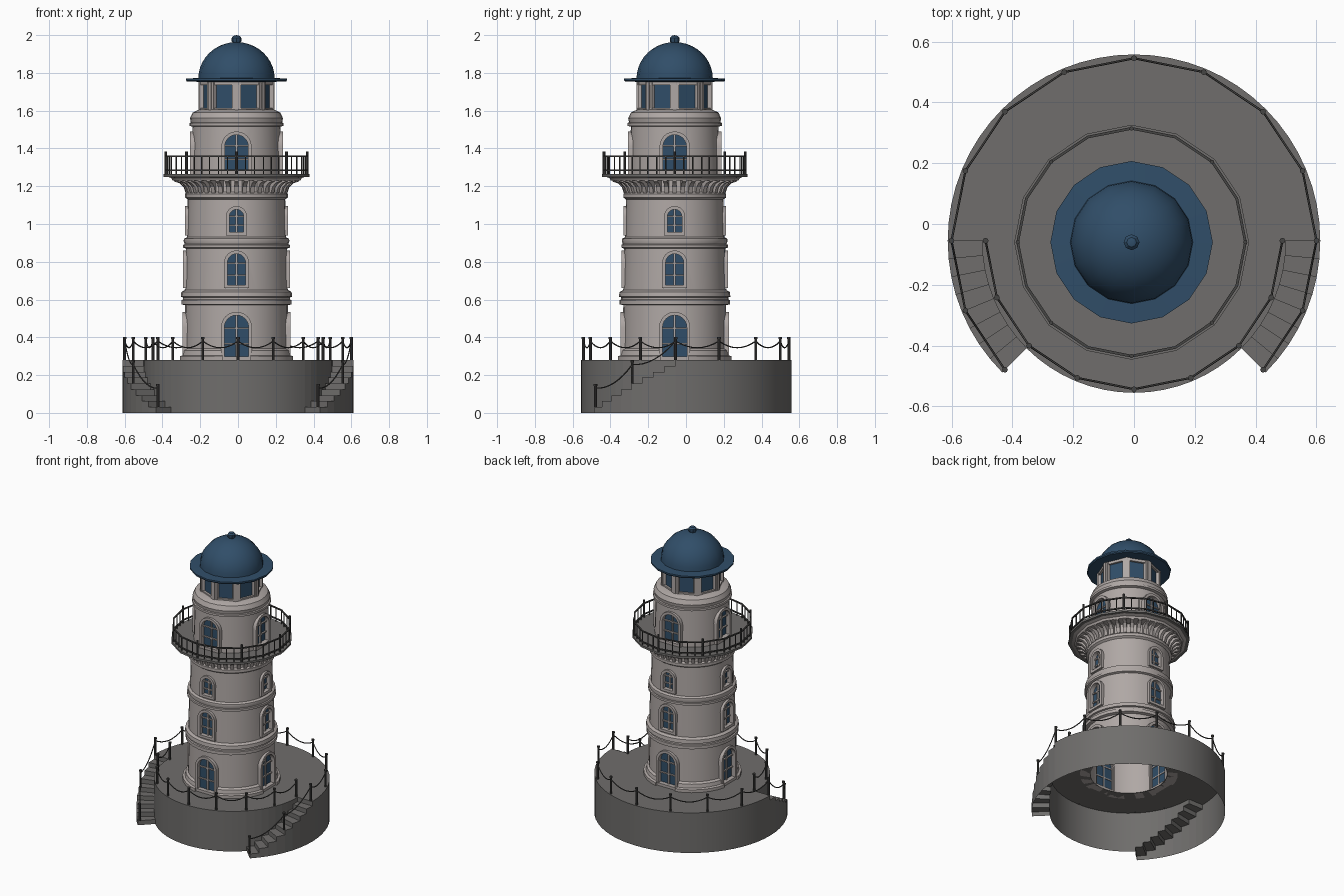
import bpy, bmesh, math
from math import sin, cos, pi, radians
from mathutils import Matrix, Vector

if "Cube" in bpy.data.objects:
    bpy.data.objects.remove(bpy.data.objects["Cube"])

TOWER = Vector((-0.008, -0.06, 0))
BASE = Vector((0, -0.055, 0))
DECK = 0.28


def material(name, rgb):
    m = bpy.data.materials.new(name)
    m.use_nodes = True
    m.diffuse_color = (*rgb, 1)
    m.node_tree.nodes["Principled BSDF"].inputs["Base Color"].default_value = (*rgb, 1)
    return m


STONE = material("pale stone", (0.43, 0.39, 0.375))
GREY = material("grey stone", (0.16, 0.155, 0.15))
IRON = material("dark iron", (0.06, 0.058, 0.056))
BLUE = material("deep blue", (0.03, 0.076, 0.14))


def polar(r, deg, z):
    return Vector((r * cos(radians(deg)), r * sin(radians(deg)), z))


class Part:
    """Collects faces for one named object."""
    def __init__(self, name, mat, origin=TOWER):
        self.name, self.mat, self.origin = name, mat, origin
        self.bm = bmesh.new()

    def face(self, *pts):
        self.bm.faces.new([self.bm.verts.new(p) for p in pts])

    def box(self, x, y, z, turn=0):
        """Box from (low, high) ranges, turned about the axis."""
        m = Matrix.Rotation(radians(turn), 4, 'Z')
        size = [b - a for a, b in (x, y, z)]
        mid = [(a + b) / 2 for a, b in (x, y, z)]
        m = m @ Matrix.Translation(mid) @ Matrix.Diagonal((*size, 1))
        bmesh.ops.create_cube(self.bm, size=1, matrix=m)

    def rod(self, p, radius, height):
        m = Matrix.Translation(p + Vector((0, 0, height / 2)))
        bmesh.ops.create_cone(self.bm, cap_ends=True, segments=8, radius1=radius,
                              radius2=radius, depth=height, matrix=m)

    def prism(self, outline, y0, y1, turn):
        """Solid from an (x, z) outline pushed along y."""
        rot = Matrix.Rotation(radians(turn), 4, 'Z')
        a, b = [[rot @ Vector((x, y, z)) for x, z in outline] for y in (y0, y1)]
        self.face(*a)
        self.face(*b[::-1])
        for i in range(len(a)):
            self.face(a[i - 1], b[i - 1], b[i], a[i])

    def done(self, smooth=True, weld=True):
        if weld:
            bmesh.ops.remove_doubles(self.bm, verts=self.bm.verts, dist=1e-5)
            bmesh.ops.recalc_face_normals(self.bm, faces=self.bm.faces)
        me = bpy.data.meshes.new(self.name)
        self.bm.to_mesh(me)
        self.bm.free()
        me.materials.append(self.mat)
        ob = bpy.data.objects.new(self.name, me)
        ob.location = self.origin
        bpy.context.collection.objects.link(ob)
        if smooth:
            shade(ob)
        return ob


def shade(ob):
    bpy.ops.object.select_all(action='DESELECT')
    ob.select_set(True)
    bpy.context.view_layer.objects.active = ob
    bpy.ops.object.shade_smooth_by_angle(angle=radians(30))


def lathe(name, profile, mat, sides, closed=True):
    part = Part(name, mat)
    pairs = list(zip(profile, profile[1:] + profile[:1]))
    for (r0, z0), (r1, z1) in pairs if closed else pairs[:-1]:
        for i in range(sides):
            a, b = 360 * i / sides, 360 * (i + 1) / sides
            pts = [polar(r0, a, z0), polar(r0, b, z0), polar(r1, b, z1), polar(r1, a, z1)]
            if r0 < 1e-4:
                pts.pop(1)
            elif r1 < 1e-4:
                pts.pop()
            part.face(*pts)
    return part.done()


def arch(w, z0, z1, inset=0):
    """Round-headed outline in (x, z)."""
    h = w / 2 - inset
    spring = z1 - w / 2
    top = [(h * cos(pi * i / 12), spring + h * sin(pi * i / 12)) for i in range(13)]
    return [(h, z0 + inset)] + top + [(-h, z0 + inset)]


# Tower wall, hollow, with moulded bands
wall = lathe("tower_wall", [
    (.31, .28), (.31, .3), (.295, .305), (.29, .33), (.276, .34), (.272, .57),
    (.292, .575), (.292, .597), (.284, .6), (.284, .612), (.295, .615), (.292, .64),
    (.274, .65), (.268, .87), (.282, .875), (.282, .89), (.275, .893), (.28, .91),
    (.278, .922), (.263, .93), (.258, 1.13), (.272, 1.14), (.272, 1.16), (.26, 1.17),
    (.26, 1.24), (.24, 1.255), (.232, 1.515), (.25, 1.52), (.25, 1.535), (.242, 1.538),
    (.246, 1.56), (.232, 1.59), (.2, 1.605), (.16, 1.605), (.16, 1.59), (.2, 1.55),
    (.205, 1.25), (.23, 1.15), (.245, .28)], STONE, 32)

# Windows and doors: width, bottom, top, wall radius
levels = [(.164, .28, .535, .275), (.132, .66, .86, .27),
          (.112, .94, 1.095, .26), (.16, 1.265, 1.49, .235)]
cutter = Part("window_cutter", STONE)
frames = Part("window_frames", STONE)
bars = Part("window_bars", STONE)
panes = Part("window_panes", BLUE)
for w, z0, z1, r in levels:
    back, front = -(r - .035), -(r + .012)
    outer, inner = arch(w, z0, z1), arch(w, z0, z1, .018)
    for turn in (0, 90, 180, 270):
        cutter.prism(arch(w, z0 - .01, z1, .008), -.1, -.4, turn)
        panes.prism(arch(w, z0, z1, .01), -(r - .018), -(r - .026), turn)
        rot = Matrix.Rotation(radians(turn), 4, 'Z')
        of, ob_, nf, nb = [[rot @ Vector((x, y, z)) for x, z in line]
                           for line in (outer, inner) for y in (front, back)]
        for i in range(len(of)):
            for p, q in ((of, nf), (nf, nb), (nb, ob_), (ob_, of)):
                frames.face(p[i - 1], p[i], q[i], q[i - 1])
        y = (-(r - .008), -(r - .03))[::-1]
        bars.box((-.005, .005), (-(r - .008), -(r - .03)), (z0 + .01, z1 - .01), turn)
        for f in (.34, .66):
            z = z0 + (z1 - z0) * f
            bars.box((.015 - w / 2, w / 2 - .015), (-(r - .008), -(r - .03)),
                     (z - .004, z + .004), turn)
frames.done()
bars.done(False)
panes.done(False)

# Cut the openings through the wall
cut = cutter.done(False)
mod = wall.modifiers.new("openings", 'BOOLEAN')
mod.object, mod.operation, mod.solver = cut, 'DIFFERENCE', 'EXACT'
bpy.context.view_layer.update()
evaluated = wall.evaluated_get(bpy.context.evaluated_depsgraph_get())
carved = bpy.data.meshes.new_from_object(evaluated)
wall.modifiers.clear()
wall.data = carved
bpy.data.objects.remove(cut)
shade(wall)

# Balcony: corbels, cornice, floor
corbels = Part("corbels", STONE)
for i in range(40):
    turn = i * 9
    rot = Matrix.Rotation(radians(turn), 4, 'Z')
    side = [(.25, 1.165), (.27, 1.165), (.28, 1.195), (.3, 1.215), (.33, 1.225), (.33, 1.24), (.25, 1.24)]
    a, b = [[rot @ Vector((r, t, z)) for r, z in side] for t in (-.011, .011)]
    corbels.face(*a)
    corbels.face(*b[::-1])
    for k in range(len(a)):
        corbels.face(a[k - 1], b[k - 1], b[k], a[k])
corbels.done(False)
lathe("balcony_cornice", [(.25, 1.23), (.338, 1.23), (.345, 1.243), (.37, 1.252), (.25, 1.252)], STONE, 16)
lathe("balcony_floor", [(.22, 1.25), (.386, 1.25), (.386, 1.264), (.22, 1.264)], GREY, 16)

# Balcony railing
for name, z in (("top_rail", 1.355), ("bottom_rail", 1.28)):
    lathe(name, [(.37, z), (.379, z), (.379, z + .008), (.37, z + .008)], IRON, 16)
rail = Part("balusters", IRON)
for i in range(16):
    p, q = polar(.374, i * 22.5, 1.264), polar(.374, i * 22.5 + 22.5, 1.264)
    for k in range(3):
        post = k == 0 and i % 2 == 0
        rail.rod(p.lerp(q, k / 3), .007 if post else .0035, .12 if post else .095)
rail.done()

# Lantern room
lathe("lantern_glass", [(.185, 1.6), (.185, 1.755)], BLUE, 8, False)
lathe("lantern_sill", [(.17, 1.6), (.2, 1.6), (.2, 1.615), (.17, 1.615)], STONE, 8)
lathe("lantern_head", [(.17, 1.735), (.2, 1.735), (.2, 1.757), (.17, 1.757)], STONE, 8)
columns = Part("lantern_columns", STONE)
for i in range(8):
    columns.box((.165, .195), (-.024, .024), (1.6, 1.755), i * 45)
    columns.box((.19, .201), (-.009, .009), (1.6, 1.755), i * 45)
columns.done(False)

# Roof brim, dome and finial
lathe("roof_brim", [(.15, 1.752), (.262, 1.754), (.267, 1.76), (.267, 1.77), (.15, 1.775)], BLUE, 16)
lathe("dome", [(.202 * cos(pi * i / 20), 1.77 + .193 * sin(pi * i / 20)) for i in range(11)], BLUE, 16, False)
lathe("finial", [(.018, 1.955), (.026, 1.968), (.026, 1.985), (.016, 1.996), (0, 2)], BLUE, 8, False)

# Base platform with two curved stairs, open underneath
OUT, IN, HOLE, STEP = .6125, .5, .245, 5.625


def tread(k):
    return DECK * (8 - k) / 9


base = Part("base_platform", GREY, BASE)
stairs = Part("stairs", GREY, BASE)
for i in range(64):
    a, b = i * STEP, (i + 1) * STEP
    mid = (a + b) / 2
    fall = mid - 180 if mid < 270 else 360 - mid
    r = OUT if mid < 180 else IN
    low = 0
    if 0 < fall < 45:
        k = int(fall / STEP)
        low = tread(k)
        stairs.face(polar(IN, a, low), polar(OUT, a, low), polar(OUT, b, low), polar(IN, b, low))
        stairs.face(polar(OUT, a, 0), polar(OUT, b, 0), polar(OUT, b, low), polar(OUT, a, low))
        upper, lower = (a, b) if mid < 270 else (b, a)
        risers = [(upper, low, tread(k - 1) if k else DECK)]
        if k == 7:
            risers.append((lower, 0, low))
        for e, z0, z1 in risers:
            stairs.face(polar(IN, e, z0), polar(OUT, e, z0), polar(OUT, e, z1), polar(IN, e, z1))
    base.face(polar(r, a, low), polar(r, b, low), polar(r, b, DECK), polar(r, a, DECK))
    base.face(polar(HOLE, a, DECK), polar(r, a, DECK), polar(r, b, DECK), polar(HOLE, b, DECK))
base.done()
stairs.done(False)

# Posts and hanging chains round the platform and stairs
runs = [[polar(.6, i * 22.5, DECK) for i in range(9)],
        [polar(.488, 180 + i * 22.5, DECK) for i in range(9)]]
for start, way in ((0, -1), (180, 1)):
    runs.append([polar(.6, start + way * 22.5 * i, z)
                 for i, z in enumerate((DECK, tread(3), tread(7)))])
posts = Part("chain_posts", IRON, BASE)
chain = bpy.data.curves.new("chains", 'CURVE')
chain.dimensions, chain.bevel_depth, chain.bevel_resolution = '3D', .0035, 1
for run in runs:
    for p in run:
        posts.rod(p, .0075, .115)
        posts.rod(p + Vector((0, 0, .112)), .0095, .01)
    for p, q in zip(run, run[1:]):
        line = chain.splines.new('POLY')
        line.points.add(8)
        for k, point in enumerate(line.points):
            t = k / 8
            sag = .1 - .035 * 4 * t * (1 - t)
            point.co = (*(p.lerp(q, t) + Vector((0, 0, sag))), 1)
posts.done()
chain.materials.append(IRON)
chains = bpy.data.objects.new("chains", chain)
chains.location = BASE
bpy.context.collection.objects.link(chains)
